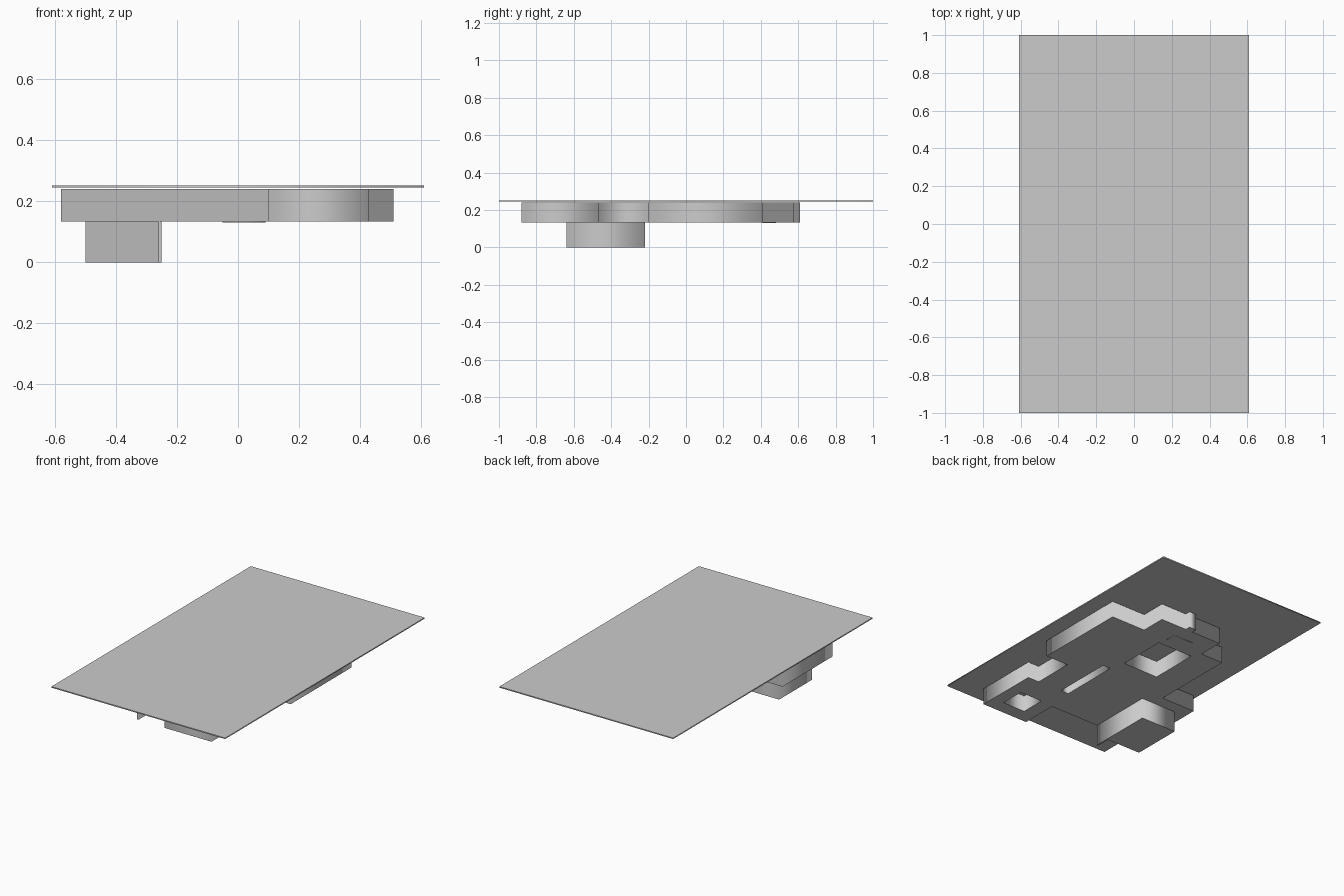
import bpy

if "Cube" in bpy.data.objects:
    bpy.data.objects.remove(bpy.data.objects["Cube"])


def rect(x0, x1, y0, y1):
    return [(x0, y0), (x1, y0), (x1, y1), (x0, y1)]


def slab(name, loops, z0, z1):
    """Extrude an outline (first loop) with holes (other loops) between two heights."""
    cu = bpy.data.curves.new(name, 'CURVE')
    cu.dimensions = '2D'
    cu.fill_mode = 'BOTH'
    cu.extrude = (z1 - z0) / 2
    for pts in loops:
        sp = cu.splines.new('POLY')
        sp.points.add(len(pts) - 1)
        for p, (x, y) in zip(sp.points, pts):
            p.co = (x, y, 0, 1)
        sp.use_cyclic_u = True
    ob = bpy.data.objects.new(name, cu)
    ob.location.z = (z0 + z1) / 2
    bpy.context.collection.objects.link(ob)
    bpy.ops.object.select_all(action='DESELECT')
    ob.select_set(True)
    bpy.context.view_layer.objects.active = ob
    bpy.ops.object.convert(target='MESH')
    return bpy.context.object


# Thin ground plate on top
slab("ground_plate", [rect(-0.61, 0.61, -1, 1)], 0.245, 0.252)

# Main storey: stepped footprint with three open wells
footprint = [
    (0.51, -0.20), (0.51, 0.41), (0.265, 0.41), (0.265, 0.575),
    (0.08, 0.575), (0.08, 0.61), (0.03, 0.61), (0.03, 0.575),
    (-0.18, 0.575), (-0.18, 0.41), (-0.34, 0.41), (-0.34, -0.14),
    (-0.58, -0.14), (-0.58, -0.64), (0.10, -0.64), (0.10, -0.88),
    (0.43, -0.88), (0.43, -0.465), (0.35, -0.465), (0.35, -0.20)]
wells = [rect(-0.15, 0.10, 0.03, 0.35),
         rect(0.125, 0.18, -0.46, -0.07),
         rect(0.19, 0.35, -0.79, -0.63)]
slab("main_storey", [footprint] + wells, 0.134, 0.24)

# Lower storey block with a thin wall fin running past its front
lower = [(-0.50, -0.55), (-0.26, -0.55), (-0.26, -0.64), (-0.25, -0.64),
         (-0.25, -0.22), (-0.50, -0.22)]
slab("lower_storey", [lower], 0.0, 0.134)

# Shallow step detail on the underside
step = [(-0.05, 0.41), (0.09, 0.41), (0.09, 0.48), (-0.05, 0.48)]
slab("entry_step", [step], 0.131, 0.134)
